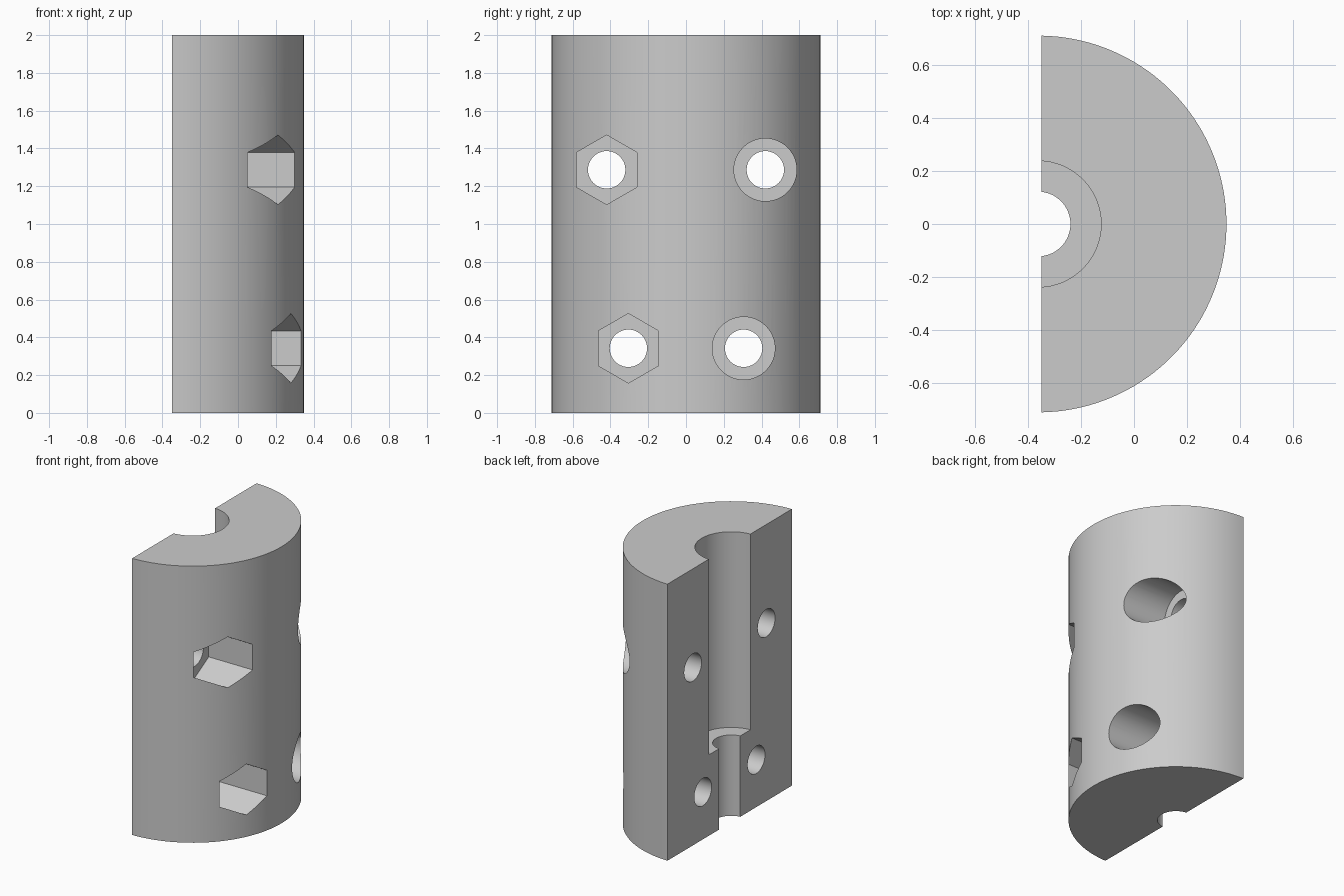
import bpy
import bmesh
from math import pi, cos, sin, acos, radians
from mathutils import Vector

AXIS_X = -0.362      # axis of the full cylinder
RADIUS = 0.711
FLAT_X = -0.349      # split face
FLOOR_X = -0.052     # floor of the fastener pockets

if "Cube" in bpy.data.objects:
    bpy.data.objects.remove(bpy.data.objects["Cube"], do_unlink=True)

grey = bpy.data.materials.new("light grey")
grey.use_nodes = True
colour = (0.6, 0.6, 0.6, 1)
grey.diffuse_color = colour
grey.node_tree.nodes["Principled BSDF"].inputs["Base Color"].default_value = colour


def prism(name, outline, sweep):
    """Sweep a closed outline of 3D points along a vector."""
    bm = bmesh.new()
    face = bm.faces.new([bm.verts.new(p) for p in outline])
    grown = bmesh.ops.extrude_face_region(bm, geom=[face])["geom"]
    moved = [g for g in grown if isinstance(g, bmesh.types.BMVert)]
    bmesh.ops.translate(bm, verts=moved, vec=Vector(sweep))
    bmesh.ops.recalc_face_normals(bm, faces=bm.faces)
    mesh = bpy.data.meshes.new(name)
    bm.to_mesh(mesh)
    bm.free()
    obj = bpy.data.objects.new(name, mesh)
    bpy.context.collection.objects.link(obj)
    mesh.materials.append(grey)
    return obj


def bore(name, radius, bottom, top):
    ring = [2 * pi * i / 64 for i in range(64)]
    pts = [(AXIS_X + radius * cos(a), radius * sin(a), bottom) for a in ring]
    return prism(name, pts, (0, 0, top - bottom))


def cross_hole(name, y, z, radius, start, sides=48):
    ring = [pi / 2 + 2 * pi * i / sides for i in range(sides)]
    pts = [(start, y + radius * cos(a), z + radius * sin(a)) for a in ring]
    return prism(name, pts, (1 - start, 0, 0))


# Half-cylinder body
limit = acos((FLAT_X - AXIS_X) / RADIUS)
steps = 72
angles = [-limit + 2 * limit * i / steps for i in range(steps + 1)]
body = prism("clamp_half",
             [(AXIS_X + RADIUS * cos(a), RADIUS * sin(a), 0) for a in angles],
             (0, 0, 2))

# Stepped central bore
cutters = [bore("wide_bore", 0.238, 0.585, 2.2),
           bore("narrow_bore", 0.122, -0.2, 0.8)]

# Bolt holes with hexagonal nut pockets at the front and round ones at the back
for level, y, z in (("upper", 0.42, 1.287), ("lower", 0.305, 0.342)):
    cutters += [
        cross_hole(level + "_nut_pocket", -y, z, 0.184, FLOOR_X, 6),
        cross_hole(level + "_head_pocket", y, z, 0.166, FLOOR_X),
        cross_hole(level + "_front_bolt_hole", -y, z, 0.099, -0.6),
        cross_hole(level + "_back_bolt_hole", y, z, 0.099, -0.6),
    ]

for cutter in cutters:
    cutter.hide_render = True
    cut = body.modifiers.new(cutter.name, "BOOLEAN")
    cut.operation = "DIFFERENCE"
    cut.solver = "EXACT"
    cut.object = cutter

# Bake the cuts, then drop the helpers
graph = bpy.context.evaluated_depsgraph_get()
baked = bpy.data.meshes.new_from_object(body.evaluated_get(graph))
body.modifiers.clear()
body.data = baked
baked.materials.clear()
baked.materials.append(grey)
for poly in baked.polygons:
    poly.material_index = 0
for cutter in cutters:
    bpy.data.objects.remove(cutter, do_unlink=True)

# Smooth curved walls with crisp edges
for obj in bpy.context.selected_objects:
    obj.select_set(False)
body.select_set(True)
bpy.context.view_layer.objects.active = body
bpy.ops.object.shade_smooth_by_angle(angle=radians(25))
